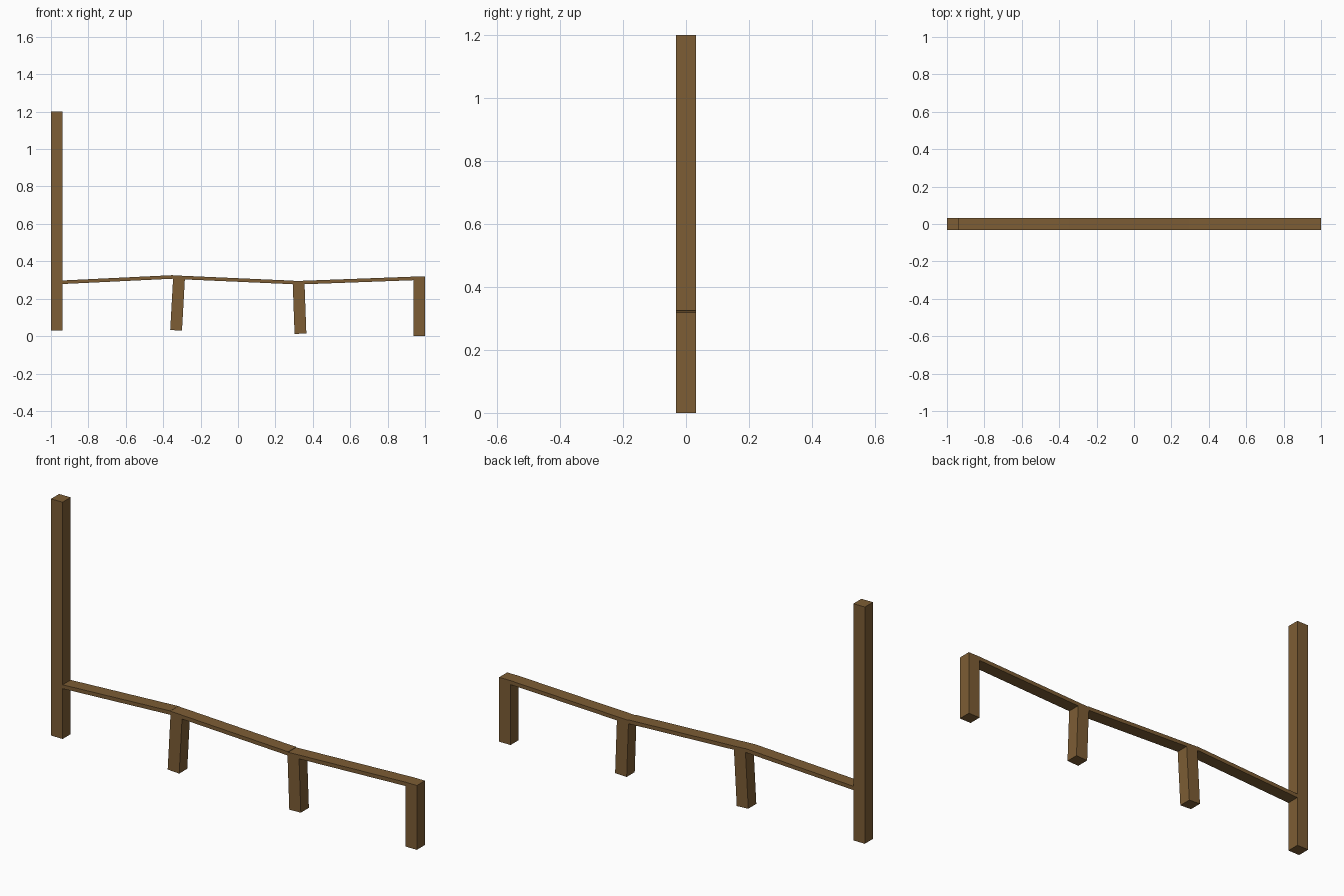
import bpy
import math

if "Cube" in bpy.data.objects:
    bpy.data.objects.remove(bpy.data.objects["Cube"])

wood = bpy.data.materials.new("brown wood")
wood.diffuse_color = (0.205, 0.110, 0.035, 1)
wood.use_nodes = True
wood.node_tree.nodes["Principled BSDF"].inputs["Base Color"].default_value = wood.diffuse_color

POST = 0.063   # square section of posts, and depth of the rails
RAIL = 0.019   # rail thickness


def bar(name, start, end, width):
    """Straight timber in the xz plane, centred between two end points."""
    dx, dz = end[0] - start[0], end[1] - start[1]
    bpy.ops.mesh.primitive_cube_add(
        size=1,
        location=((start[0] + end[0]) / 2, 0, (start[1] + end[1]) / 2),
        rotation=(0, -math.atan2(dz, dx), 0))
    ob = bpy.context.object
    ob.name = name
    ob.scale = (math.hypot(dx, dz), POST, width)
    bpy.ops.object.transform_apply(location=False, rotation=True, scale=True)
    ob.data.materials.append(wood)


# Upright posts at both ends
bar("tall_post", (-0.9685, 0.03), (-0.9685, 1.2), POST)
bar("short_post", (0.9685, 0.0), (0.9685, 0.318), POST)

# Slightly leaning middle legs
bar("left_leg", (-0.331, 0.031), (-0.3155, 0.307), POST)
bar("right_leg", (0.334, 0.013), (0.324, 0.285), POST)

# Sagging rails joining the legs
bar("left_rail", (-0.94, 0.288), (-0.348, 0.3165), RAIL)
bar("middle_rail", (-0.349, 0.3155), (0.296, 0.287), RAIL)
bar("right_rail", (0.292, 0.2845), (0.938, 0.3085), RAIL)
